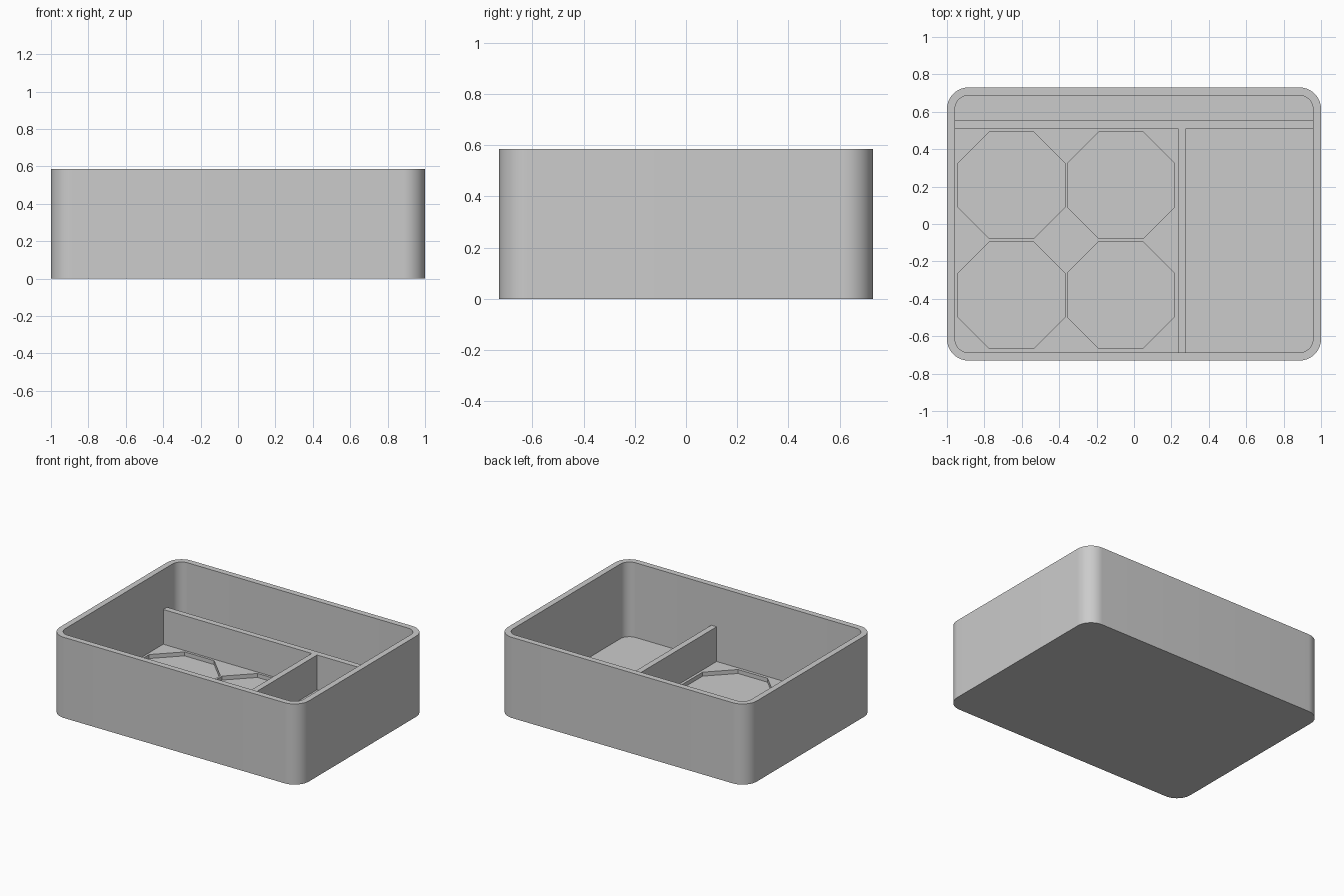
import bpy
import bmesh
from math import cos, sin, pi, radians

if "Cube" in bpy.data.objects:
    bpy.data.objects.remove(bpy.data.objects["Cube"], do_unlink=True)

HALF_X, HALF_Y, HEIGHT = 1.0, 0.73, 0.585
WALL, FLOOR, RECESS = 0.043, 0.043, 0.014
DIVIDER_TOP = 0.295
CORNER = 0.115

grey = bpy.data.materials.new("plain grey")
grey.use_nodes = True
colour = (0.6, 0.6, 0.6, 1)
grey.diffuse_color = colour
grey.node_tree.nodes["Principled BSDF"].inputs["Base Color"].default_value = colour


def prism(name, outline, z0, z1):
    """Extrude a closed outline straight up from z0 to z1."""
    bm = bmesh.new()
    base = bm.faces.new([bm.verts.new((x, y, z0)) for x, y in outline])
    top = bmesh.ops.extrude_face_region(bm, geom=[base])["geom"]
    verts = [g for g in top if isinstance(g, bmesh.types.BMVert)]
    bmesh.ops.translate(bm, verts=verts, vec=(0, 0, z1 - z0))
    bmesh.ops.recalc_face_normals(bm, faces=bm.faces)
    mesh = bpy.data.meshes.new(name)
    bm.to_mesh(mesh)
    bm.free()
    mesh.materials.append(grey)
    obj = bpy.data.objects.new(name, mesh)
    bpy.context.collection.objects.link(obj)
    return obj


def rounded_rectangle(hx, hy, r, steps=14):
    centres = [(hx - r, hy - r), (r - hx, hy - r), (r - hx, r - hy), (hx - r, r - hy)]
    return [(cx + r * cos((q + i / steps) * pi / 2), cy + r * sin((q + i / steps) * pi / 2))
            for q, (cx, cy) in enumerate(centres) for i in range(steps + 1)]


def octagon(cx, cy, width):
    r = width / 2 / cos(pi / 8)
    return [(cx + r * cos(pi / 8 + i * pi / 4), cy + r * sin(pi / 8 + i * pi / 4))
            for i in range(8)]


def rectangle(x0, x1, y0, y1):
    return [(x0, y0), (x1, y0), (x1, y1), (x0, y1)]


# Solid block with rounded corners
tray = prism("tray", rounded_rectangle(HALF_X, HALF_Y, CORNER), 0, HEIGHT)

# Main cavity and four octagonal floor recesses
cutters = [prism("cavity_cutter",
                 rounded_rectangle(HALF_X - WALL, HALF_Y - WALL, CORNER - WALL),
                 FLOOR, HEIGHT + 0.1)]
for cx in (-0.655, -0.07):
    for cy in (0.207, -0.38):
        cutters.append(prism("recess_cutter", octagon(cx, cy, 0.571), RECESS, FLOOR + 0.1))

bpy.context.view_layer.objects.active = tray
for cutter in cutters:
    cutter.hide_render = True
    mod = tray.modifiers.new("cut", "BOOLEAN")
    mod.operation = "DIFFERENCE"
    mod.solver = "EXACT"
    mod.object = cutter
    bpy.ops.object.modifier_apply(modifier=mod.name)
    bpy.data.objects.remove(cutter, do_unlink=True)

# Smooth rounded corners, sharp rims
bpy.ops.object.select_all(action="DESELECT")
tray.select_set(True)
bpy.ops.object.shade_smooth_by_angle(angle=radians(30))

# Low dividers, seated slightly into the floor and walls
SEAT = 0.005
end_x, end_y = HALF_X - WALL + SEAT, HALF_Y - WALL + SEAT
prism("long_divider", rectangle(-end_x, end_x, 0.51, 0.553), FLOOR - SEAT, DIVIDER_TOP)
prism("cross_divider", rectangle(0.235, 0.278, -end_y, 0.51), FLOOR - SEAT, DIVIDER_TOP)
